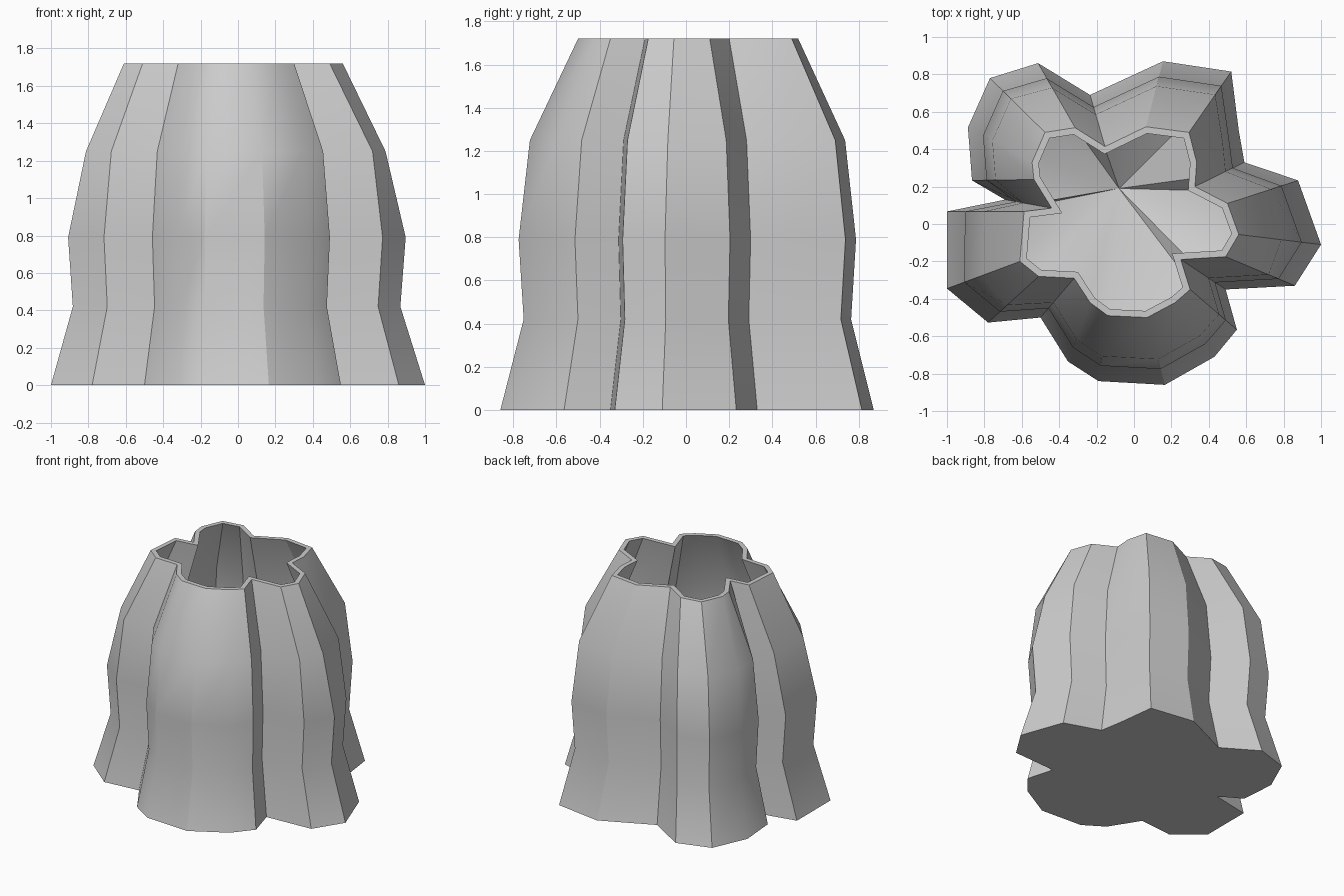
import bpy, bmesh, math
from mathutils import Vector

if "Cube" in bpy.data.objects:
    bpy.data.objects.remove(bpy.data.objects["Cube"])

# Lobed outline: (base x, base y, top x, top y), counter-clockwise from the front
OUTLINE = [
    (.165, -.86, .07, -.50), (.43, -.71, .22, -.42), (.55, -.565, .30, -.35),
    (.49, -.35, .25, -.19), (.86, -.33, .49, -.175), (1.0, -.11, .56, -.056),
    (.877, .233, .50, .11), (.59, .33, .326, .20), (.56, .50, .335, .33),
    (.52, .815, .294, .49), (.155, .87, .064, .52), (-.235, .69, -.155, .414),
    (-.513, .86, -.315, .515), (-.77, .78, -.476, .49), (-.888, .516, -.545, .33),
    (-.866, .233, -.535, .238), (-.69, .13, -.44, .085), (-1.0, .067, -.588, .067),
    (-1.0, -.345, -.61, -.20), (-.78, -.527, -.51, -.28), (-.50, -.50, -.32, -.29),
    (-.353, -.735, -.235, -.42), (-.19, -.84, -.14, -.49)]

# Height levels: z and blend from base outline to top outline
LEVELS = [(0, 0), (.42, .30), (.79, .235), (1.25, .38), (1.72, 1)]
WALL = .035


def outline(t):
    pts = []
    for bx, by, tx, ty in OUTLINE:
        k = .48 if abs(bx) > .95 and t == .38 else t   # side lobes taper sooner
        pts.append(Vector((bx + (tx - bx) * k, by + (ty - by) * k)))
    return pts


def inset(pts, d):
    out = []
    n = len(pts)
    for i, p in enumerate(pts):
        e1 = (p - pts[i - 1]).normalized()
        e2 = (pts[(i + 1) % n] - p).normalized()
        n1, n2 = Vector((-e1.y, e1.x)), Vector((-e2.y, e2.x))
        m = n1 + n2
        out.append(p + m * (d / max(1 + n1.dot(n2), .6)))
    return out


bm = bmesh.new()


def ring(pts, z):
    return [bm.verts.new((p.x, p.y, z)) for p in pts]


# Outer wall going up, then inner wall going back down
rings = [ring(outline(t), z) for z, t in LEVELS]
rings += [ring(inset(outline(t), WALL), z) for z, t in reversed(LEVELS[1:])]
count = len(OUTLINE)
for a, b in zip(rings, rings[1:]):
    for i in range(count):
        j = (i + 1) % count
        bm.faces.new((a[i], a[j], b[j], b[i]))

# Flat underside and sunken hollow floor
bm.faces.new(list(reversed(rings[0])))
low = bm.verts.new((-.08, .19, .08))
for i in range(count):
    bm.faces.new((rings[-1][i], rings[-1][(i + 1) % count], low))

bmesh.ops.recalc_face_normals(bm, faces=bm.faces)
mesh = bpy.data.meshes.new("hollow_stump")
bm.to_mesh(mesh)
bm.free()
stump = bpy.data.objects.new("hollow_stump", mesh)
bpy.context.collection.objects.link(stump)
bpy.context.view_layer.objects.active = stump
stump.select_set(True)
bpy.ops.object.shade_smooth_by_angle(angle=math.radians(30))
